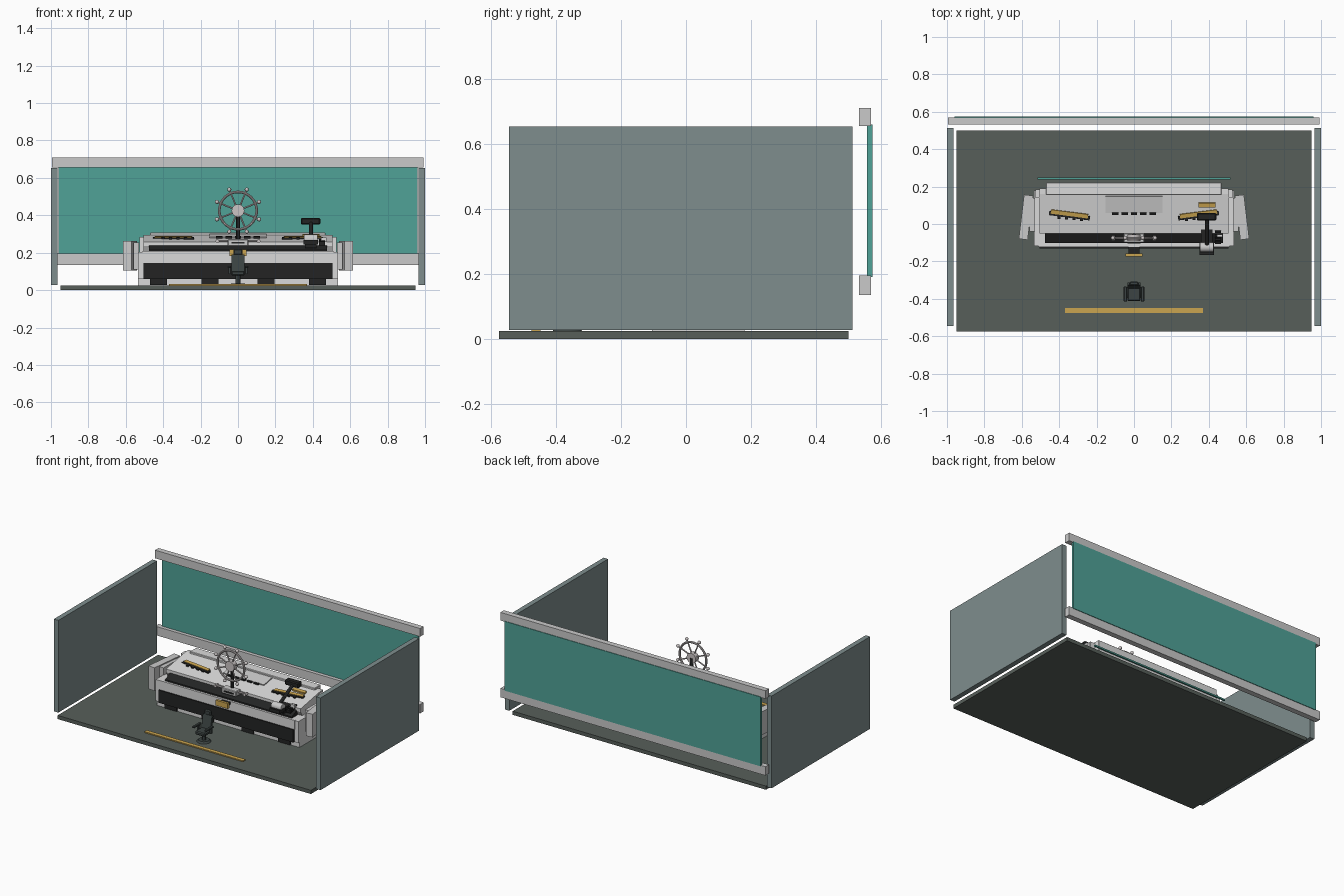
import bpy, bmesh, math
from mathutils import Vector, Matrix

cube = bpy.data.objects.get("Cube")
if cube:
    bpy.data.objects.remove(cube, do_unlink=True)


def material(name, hexcode):
    def linear(c):
        return c / 12.92 if c <= 0.04045 else ((c + 0.055) / 1.055) ** 2.4
    rgb = [linear(int(hexcode[i:i + 2], 16) / 255) for i in (0, 2, 4)]
    m = bpy.data.materials.new(name)
    m.use_nodes = True
    m.diffuse_color = (*rgb, 1)
    m.node_tree.nodes["Principled BSDF"].inputs["Base Color"].default_value = (*rgb, 1)
    return m


TEAL = material("teal glass", "50A297")
SLATE = material("slate wall", "7E8D8D")
FLOOR = material("floor grey", "575F5A")
FRAME = material("frame grey", "CACACA")
PALE = material("console grey", "DADADA")
BLACK = material("black", "232424")
CHAIR = material("chair charcoal", "3C4443")
GOLD = material("gold", "CBA550")
SILVER = material("wheel silver", "CBC5C5")


def finish(name, bm, mat, smooth=False):
    bmesh.ops.recalc_face_normals(bm, faces=bm.faces)
    mesh = bpy.data.meshes.new(name)
    bm.to_mesh(mesh)
    bm.free()
    mesh.materials.append(mat)
    ob = bpy.data.objects.new(name, mesh)
    bpy.context.collection.objects.link(ob)
    if smooth:
        bpy.ops.object.select_all(action="DESELECT")
        ob.select_set(True)
        bpy.context.view_layer.objects.active = ob
        bpy.ops.object.shade_smooth_by_angle()
    return ob


def box(name, x, y, z, mat, turn=0, bevel=0):
    """Box from (min, max) ranges, turned about its own vertical axis."""
    bm = bmesh.new()
    bmesh.ops.create_cube(bm, size=1)
    for v in bm.verts:
        v.co = Vector([v.co[i] * (r[1] - r[0]) for i, r in enumerate((x, y, z))])
    if bevel:
        bmesh.ops.bevel(bm, geom=bm.edges[:], offset=bevel, segments=1, affect="EDGES")
    ob = finish(name, bm, mat)
    ob.location = [sum(r) / 2 for r in (x, y, z)]
    ob.rotation_euler.z = turn
    return ob


def rod(name, a, b, radius, mat, sides=12, tip=None):
    a, b = Vector(a), Vector(b)
    bm = bmesh.new()
    bmesh.ops.create_cone(bm, cap_ends=True, segments=sides, radius1=radius,
                          radius2=radius if tip is None else tip, depth=(b - a).length)
    spin = (b - a).to_track_quat("Z", "Y").to_matrix().to_4x4()
    bmesh.ops.transform(bm, matrix=Matrix.Translation((a + b) / 2) @ spin, verts=bm.verts)
    return finish(name, bm, mat, True)


def extrude_x(name, profile, half, mat):
    """Side profile of (y, z) points drawn out along x."""
    bm = bmesh.new()
    face = bm.faces.new([bm.verts.new((-half, y, z)) for y, z in profile])
    out = bmesh.ops.extrude_face_region(bm, geom=[face])
    bmesh.ops.translate(bm, vec=(2 * half, 0, 0),
                        verts=[g for g in out["geom"] if isinstance(g, bmesh.types.BMVert)])
    return finish(name, bm, mat)


def span(c, half):
    return (c - half, c + half)


# Room: floor, side walls, window and its beams
box("floor", (-0.95, 0.95), (-0.575, 0.5), (0, 0.025), FLOOR)
for side, s in (("left", 1), ("right", -1)):
    box(side + "_wall", span(s * 0.983, 0.017), (-0.545, 0.512), (0.028, 0.653), SLATE)
box("window", (-0.96, 0.96), (0.557, 0.574), (0.19, 0.66), TEAL)
for name, z in (("lower_beam", (0.135, 0.195)), ("upper_beam", (0.655, 0.71))):
    box(name, (-0.995, 0.993), (0.533, 0.57), z, FRAME)
box("floor_strip", (-0.37, 0.37), (-0.475, -0.448), (0.025, 0.032), GOLD)

# Console body
box("console_plinth", (-0.535, 0.535), (-0.105, 0.18), (0.025, 0.062), PALE)
box("console_body", (-0.535, 0.535), (-0.118, 0.18), (0.06, 0.205), PALE)
box("front_panel", (-0.505, 0.505), (-0.13, -0.11), (0.06, 0.146), BLACK)
box("front_ledge", (-0.51, 0.51), (-0.122, -0.108), (0.146, 0.208), PALE)
for x in (-0.425, -0.15, 0.15, 0.425):
    box("plinth_vent", span(x, 0.045), (-0.115, -0.1), (0.027, 0.06), BLACK)
extrude_x("control_strip", [(-0.102, 0.2), (-0.102, 0.215), (-0.045, 0.242), (-0.04, 0.2)],
          0.475, BLACK)
extrude_x("console_top", [(-0.05, 0.235), (-0.05, 0.258), (0.16, 0.296), (0.19, 0.296),
                          (0.19, 0.2), (-0.03, 0.2)], 0.505, PALE)
box("rear_hood", (-0.47, 0.467), (0.155, 0.222), (0.2, 0.308), PALE, bevel=0.003)
box("rear_trim", (-0.515, 0.515), (0.238, 0.248), (0.235, 0.245), TEAL)

# Angled end cabinets
for side, s in (("left", 1), ("right", -1)):
    box(side + "_end_cabinet", span(s * 0.578, 0.024), (-0.083, 0.155), (0.105, 0.262),
        FRAME, turn=s * 0.12)
    box(side + "_end_joint", span(s * 0.545, 0.015), (-0.04, 0.14), (0.11, 0.255), FRAME)
    box(side + "_rear_corner", span(s * 0.505, 0.022), (0.14, 0.185), (0.2, 0.285), PALE)


# Instruments lying on the sloping top
def top_z(y):
    return 0.258 + (y + 0.05) * 0.181


def lay(name, x, y, hx, hy, mat, height=0.006, turn=0):
    ob = box(name, span(x, hx), span(y, hy), span(top_z(y), height), mat, turn)
    ob.rotation_euler.x = 0.179
    return ob


lay("centre_panel", 0, 0.105, 0.153, 0.045, FRAME, 0.007)
for i in range(5):
    lay("centre_knob", -0.1 + i * 0.05, 0.056, 0.017, 0.006, BLACK, 0.01)
for s in (-1, 1):
    lay("chart_tray", s * 0.345, 0.045, 0.11, 0.011, BLACK, 0.007, -s * -0.13)
    lay("chart", s * 0.345, 0.055, 0.1, 0.011, GOLD, 0.011, -s * -0.13)
    for i in range(4):
        lay("chart_knob", s * (0.28 + i * 0.04), 0.026 + i * 0.003, 0.008, 0.007, BLACK, 0.01)
lay("gold_plate", 0.39, 0.102, 0.046, 0.012, GOLD, 0.012)
for i in range(4):
    lay("side_button", 0.45, -0.04 - i * 0.02, 0.016, 0.006, BLACK, 0.012)
box("white_switch", (0.443, 0.472), (-0.07, -0.055), (0.258, 0.282), PALE)

# Steering wheel and stand
WY, WZ, RIM = -0.075, 0.425, 0.1
box("wheel_base", (-0.055, 0.055), (-0.1, -0.05), (0.235, 0.272), FRAME, bevel=0.004)
box("wheel_base_slot", (-0.035, 0.035), (-0.104, -0.098), (0.248, 0.258), BLACK)
for s in (-1, 1):
    rod("base_arm", (s * 0.05, WY, 0.262), (s * 0.115, WY, 0.262), 0.006, SILVER)
    rod("base_arm_end", (s * 0.11, WY - 0.014, 0.262), (s * 0.11, WY + 0.014, 0.262), 0.01, SILVER)
rod("wheel_column", (0, -0.06, 0.26), (0, -0.06, WZ), 0.011, BLACK)
rod("wheel_hub", (0, WY - 0.015, WZ), (0, WY + 0.02, WZ), 0.034, SILVER, 24)
bpy.ops.mesh.primitive_torus_add(major_radius=RIM, minor_radius=0.007, major_segments=40,
                                 minor_segments=10, location=(0, WY, WZ),
                                 rotation=(math.pi / 2, 0, 0))
rim = bpy.context.object
rim.name = "wheel_rim"
rim.data.materials.append(SILVER)
bpy.ops.object.shade_smooth_by_angle()
for i in range(8):
    a = math.pi / 8 + i * math.pi / 4
    d = Vector((math.cos(a), 0, math.sin(a)))
    c = Vector((0, WY, WZ))
    rod("wheel_spoke", c + d * 0.02, c + d * 0.12, 0.0045, SILVER, 8)
    bm = bmesh.new()
    bmesh.ops.create_uvsphere(bm, u_segments=12, v_segments=8, radius=0.011)
    knob = finish("wheel_knob", bm, SILVER, True)
    knob.location = c + d * 0.122
box("gold_badge", (-0.045, 0.045), (-0.175, -0.158), (0.182, 0.218), GOLD)
box("badge_bracket", (-0.03, 0.03), (-0.16, -0.115), (0.188, 0.205), BLACK)

# Throttle lever
box("throttle_base", (0.35, 0.428), (-0.165, -0.1), (0.245, 0.268), BLACK)
rod("throttle_drum", (0.352, -0.125, 0.272), (0.426, -0.125, 0.272), 0.026, FRAME, 20)
box("throttle_mount", (0.358, 0.42), (-0.11, -0.03), (0.225, 0.262), BLACK)
rod("throttle_lever", (0.39, -0.12, 0.28), (0.39, 0.035, 0.362), 0.011, BLACK)
box("throttle_grip", (0.336, 0.44), (0.018, 0.06), (0.35, 0.386), BLACK, bevel=0.006)

# Helm chair, backrest on the console side
rod("chair_foot", (0, -0.365, 0.025), (0, -0.365, 0.036), 0.045, CHAIR, 20, 0.035)
rod("chair_post", (0, -0.365, 0.03), (0, -0.365, 0.085), 0.013, CHAIR)
box("chair_seat", (-0.036, 0.036), (-0.412, -0.33), (0.078, 0.102), CHAIR, bevel=0.006)
extrude_x("chair_back", [(-0.345, 0.095), (-0.328, 0.095), (-0.312, 0.188), (-0.327, 0.19)],
          0.034, CHAIR)
box("chair_headrest", (-0.024, 0.024), (-0.33, -0.308), (0.186, 0.22), CHAIR, bevel=0.006)
for s in (-1, 1):
    box("chair_armrest", span(s * 0.046, 0.009), (-0.415, -0.335), (0.118, 0.13), CHAIR, bevel=0.003)
    box("chair_arm_support", span(s * 0.046, 0.006), (-0.365, -0.345), (0.085, 0.12), CHAIR)
